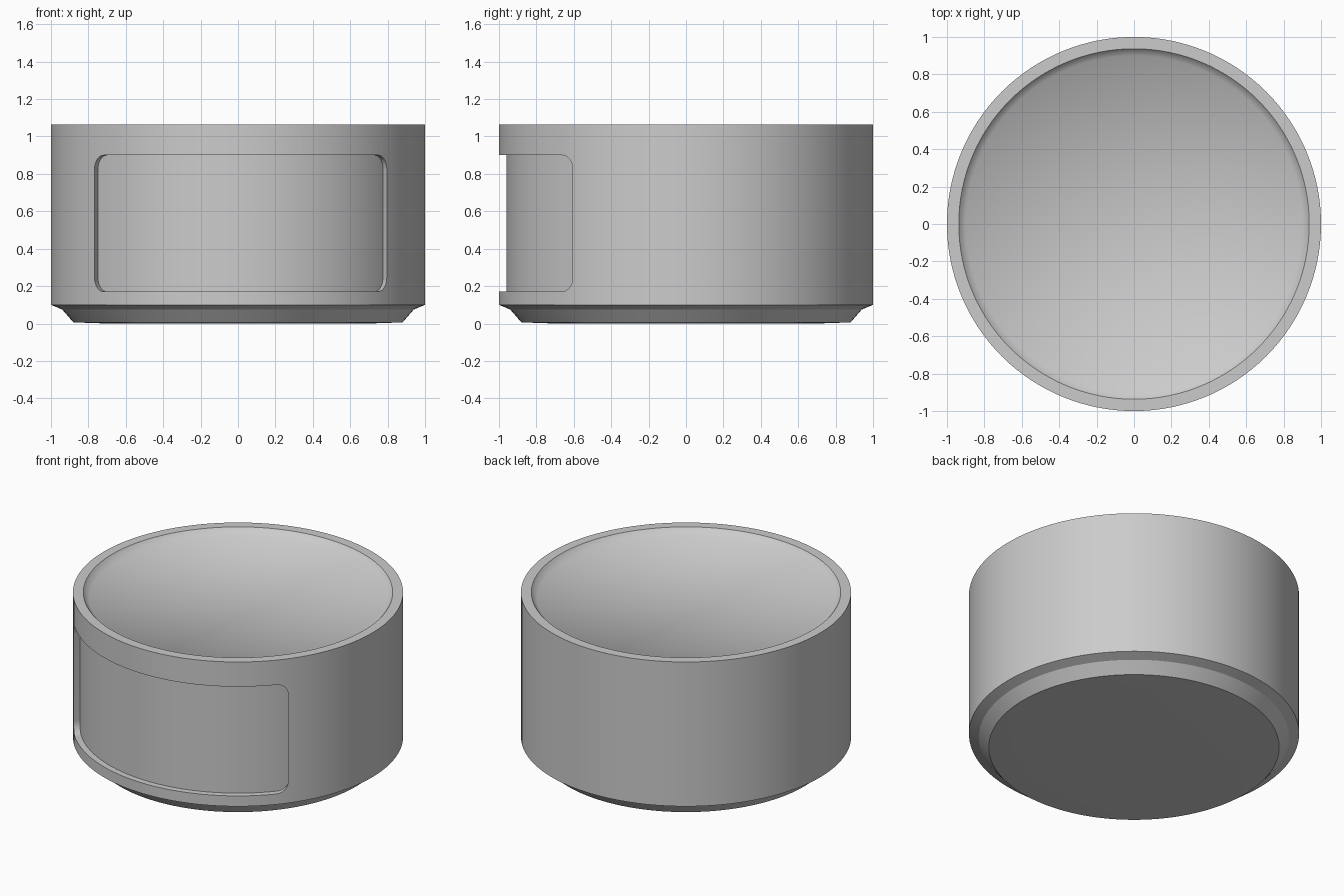
import bpy, bmesh
from math import sin, cos, pi, radians

if "Cube" in bpy.data.objects:
    bpy.data.objects.remove(bpy.data.objects["Cube"])

SEG = 128


def make_object(name, bm):
    bmesh.ops.recalc_face_normals(bm, faces=bm.faces[:])
    mesh = bpy.data.meshes.new(name)
    bm.to_mesh(mesh)
    bm.free()
    obj = bpy.data.objects.new(name, mesh)
    bpy.context.collection.objects.link(obj)
    return obj


def lathe(name, profile):
    bm = bmesh.new()
    verts = [bm.verts.new((r, 0, z)) for r, z in profile]
    edges = [bm.edges.new(p) for p in zip(verts, verts[1:])]
    bmesh.ops.spin(bm, geom=verts + edges, axis=(0, 0, 1), cent=(0, 0, 0),
                   angle=2 * pi, steps=SEG)
    bmesh.ops.remove_doubles(bm, verts=bm.verts[:], dist=1e-4)
    return make_object(name, bm)


# Round body: stepped foot, straight wall, thin rim, sunken top with soft edge
profile = [(0, 0), (0.70, 0), (0.88, 0.006), (0.94, 0.075), (1, 0.10),
           (1, 1.065), (0.937, 1.065), (0.90, 1.022), (0, 1.022)]
body = lathe("sunken_top_body", profile)

# Cutter for the curved, round-cornered label recess on the front
A0, A1, Z0, Z1, CORNER = radians(-50.2), radians(52.8), 0.17, 0.90, 0.075
half, mid = (A1 - A0) / 2, (A1 + A0) / 2
flat = half - CORNER
steps = [k * pi / 16 for k in range(9)]
columns = [(-flat - CORNER * cos(t), CORNER * (1 - sin(t))) for t in steps]
columns += [(-flat + 2 * flat * k / 36, 0) for k in range(1, 36)]
columns += [(flat + CORNER * sin(t), CORNER * (1 - cos(t))) for t in steps]

bm = bmesh.new()
rings = []
for a, inset in columns:
    ring = []
    for r, z in ((0.96, Z0 + inset), (0.96, Z1 - inset),
                 (1.08, Z1 - inset), (1.08, Z0 + inset)):
        # side walls run almost straight back
        b = a * (1 + 0.5 * (1 - r)) + mid
        ring.append(bm.verts.new((r * sin(b), -r * cos(b), z)))
    rings.append(ring)
for p, q in zip(rings, rings[1:]):
    for k in range(4):
        n = (k + 1) % 4
        bm.faces.new((p[k], p[n], q[n], q[k]))
bm.faces.new(rings[0])
bm.faces.new(rings[-1][::-1])
cutter = make_object("recess_cutter", bm)

# Cut the recess, then discard the cutter
mod = body.modifiers.new("recess", 'BOOLEAN')
mod.operation = 'DIFFERENCE'
mod.solver = 'EXACT'
mod.object = cutter
cutter.hide_render = True
bpy.context.view_layer.objects.active = body
body.select_set(True)
bpy.ops.object.modifier_apply(modifier=mod.name)
bpy.data.objects.remove(cutter)
bpy.ops.object.shade_smooth_by_angle(angle=radians(22))

# Blend the shading of the sunken top into its sloped edge
verts = body.data.vertices
for e in body.data.edges:
    if all(1.0 < verts[i].co.z < 1.04 and verts[i].co.xy.length < 0.92
           for i in e.vertices):
        e.use_edge_sharp = False
